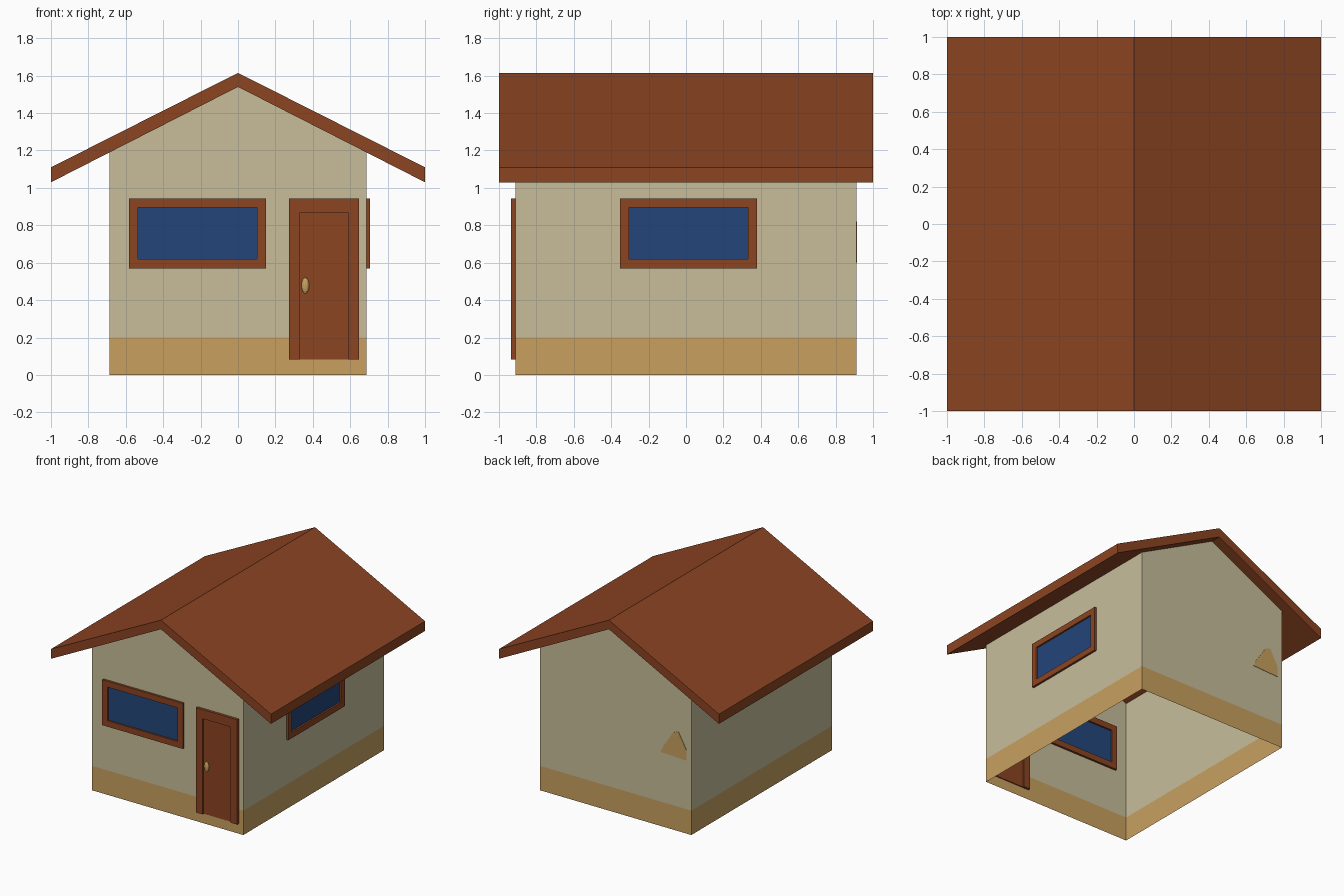
import bpy, bmesh
from mathutils import Matrix, Vector

if "Cube" in bpy.data.objects:
    bpy.data.objects.remove(bpy.data.objects["Cube"])

def material(name, rgb):
    m = bpy.data.materials.new(name)
    m.diffuse_color = (*rgb, 1)
    m.use_nodes = True
    m.node_tree.nodes["Principled BSDF"].inputs["Base Color"].default_value = m.diffuse_color
    return m

brown = material("roof_brown", (0.262, 0.058, 0.016))
cream = material("wall_cream", (0.578, 0.515, 0.328))
tan = material("base_tan", (0.578, 0.352, 0.117))
blue = material("glass_blue", (0.017, 0.061, 0.195))

WX, WY = 0.6875, 0.9125   # half width and half depth of the walls

def finish(name, bm, *mats):
    bmesh.ops.recalc_face_normals(bm, faces=bm.faces)
    me = bpy.data.meshes.new(name)
    bm.to_mesh(me)
    bm.free()
    ob = bpy.data.objects.new(name, me)
    bpy.context.collection.objects.link(ob)
    for m in mats:
        me.materials.append(m)
    return ob

def prism(profile, y0, y1):
    """Extrude an x-z outline from y0 to y1."""
    bm = bmesh.new()
    f = bm.faces.new([bm.verts.new((x, y0, z)) for x, z in profile])
    new = bmesh.ops.extrude_face_region(bm, geom=[f])["geom"]
    bmesh.ops.translate(bm, vec=(0, y1 - y0, 0),
                        verts=[v for v in new if isinstance(v, bmesh.types.BMVert)])
    if not any(g.normal.y < -0.9 and abs(g.calc_center_median().y - y0) < 1e-5 for g in bm.faces):
        bmesh.ops.recalc_face_normals(bm, faces=bm.faces)
    return bm

FRONT = Matrix.Translation((0, -WY, 0))
RIGHT = Matrix(((0, -1, 0, WX), (1, 0, 0, 0), (0, 0, 1, 0), (0, 0, 0, 1)))

def panel(name, outline, y0, y1, place, mat):
    bm = prism(outline, y0, y1)
    bm.transform(place)
    return finish(name, bm, mat)

def rect(x0, x1, z0, z1):
    return [(x0, z0), (x1, z0), (x1, z1), (x0, z1)]

# Roof: one bent slab
panel("roof", [(-1, 1.03), (0, 1.54), (1, 1.03), (1, 1.11), (0, 1.615), (-1, 1.11)],
      -1, 1, Matrix(), brown)

# Walls: open-bottomed gabled shell, tan below z = 0.2
bm = prism([(-WX, 0), (WX, 0), (WX, 1.19), (0, 1.54), (-WX, 1.19)], -WY, WY)
bmesh.ops.recalc_face_normals(bm, faces=bm.faces)
bmesh.ops.delete(bm, geom=[f for f in bm.faces if abs(f.normal.z) > 0.5], context='FACES_ONLY')
bmesh.ops.bisect_plane(bm, geom=bm.verts[:] + bm.edges[:] + bm.faces[:],
                       plane_co=(0, 0, 0.2), plane_no=(0, 0, 1))
for f in bm.faces:
    f.material_index = int(max(v.co.z for v in f.verts) < 0.21)
# keep the shell's normals outward
for f in bm.faces:
    c = f.calc_center_median()
    if f.normal.dot(Vector((c.x, c.y, 0))) < 0:
        f.normal_flip()
finish("walls", bm, cream, tan)

# Windows: frame ring with a recessed pane, same design on two walls
def window(name, x0, z0, place):
    x1, z1 = x0 + 0.733, z0 + 0.374
    bx, bz = 0.048, 0.049
    bm = bmesh.new()
    for r in (rect(x0, x0 + bx, z0, z1), rect(x1 - bx, x1, z0, z1),
              rect(x0 + bx, x1 - bx, z0, z0 + bz), rect(x0 + bx, x1 - bx, z1 - bz, z1)):
        part = prism(r, -0.018, 0.018)
        me = bpy.data.meshes.new("tmp")
        part.to_mesh(me)
        part.free()
        bm.from_mesh(me)
        bpy.data.meshes.remove(me)
    bm.transform(place)
    finish(name + "_frame", bm, brown)
    panel(name + "_glass", rect(x0 + bx, x1 - bx, z0 + bz, z1 - bz), -0.004, 0.004, place, blue)

window("front_window", -0.583, 0.57, FRONT)
window("right_window", -0.353, 0.57, RIGHT)

# Door: arch-shaped frame, recessed leaf and an oval knob
panel("door_frame", [(0.273, 0.083), (0.332, 0.083), (0.332, 0.869), (0.588, 0.869),
                     (0.588, 0.083), (0.647, 0.083), (0.647, 0.944), (0.273, 0.944)],
      -0.022, 0.02, FRONT, brown)
panel("door_leaf", rect(0.332, 0.588, 0.083, 0.869), -0.008, 0.008, FRONT, brown)
bm = bmesh.new()
bmesh.ops.create_uvsphere(bm, u_segments=12, v_segments=8, radius=1)
bm.transform(Matrix.Translation((0.36, -WY - 0.008, 0.478)) @ Matrix.Diagonal((0.021, 0.014, 0.042, 1)))
finish("door_knob", bm, tan)

# Bare plaster patch on the back wall
panel("wall_patch", [(-0.41, 0.61), (-0.645, 0.6), (-0.645, 0.685), (-0.57, 0.82),
                     (-0.525, 0.80), (-0.435, 0.665)],
      WY - 0.002, WY + 0.003, Matrix(), tan)
